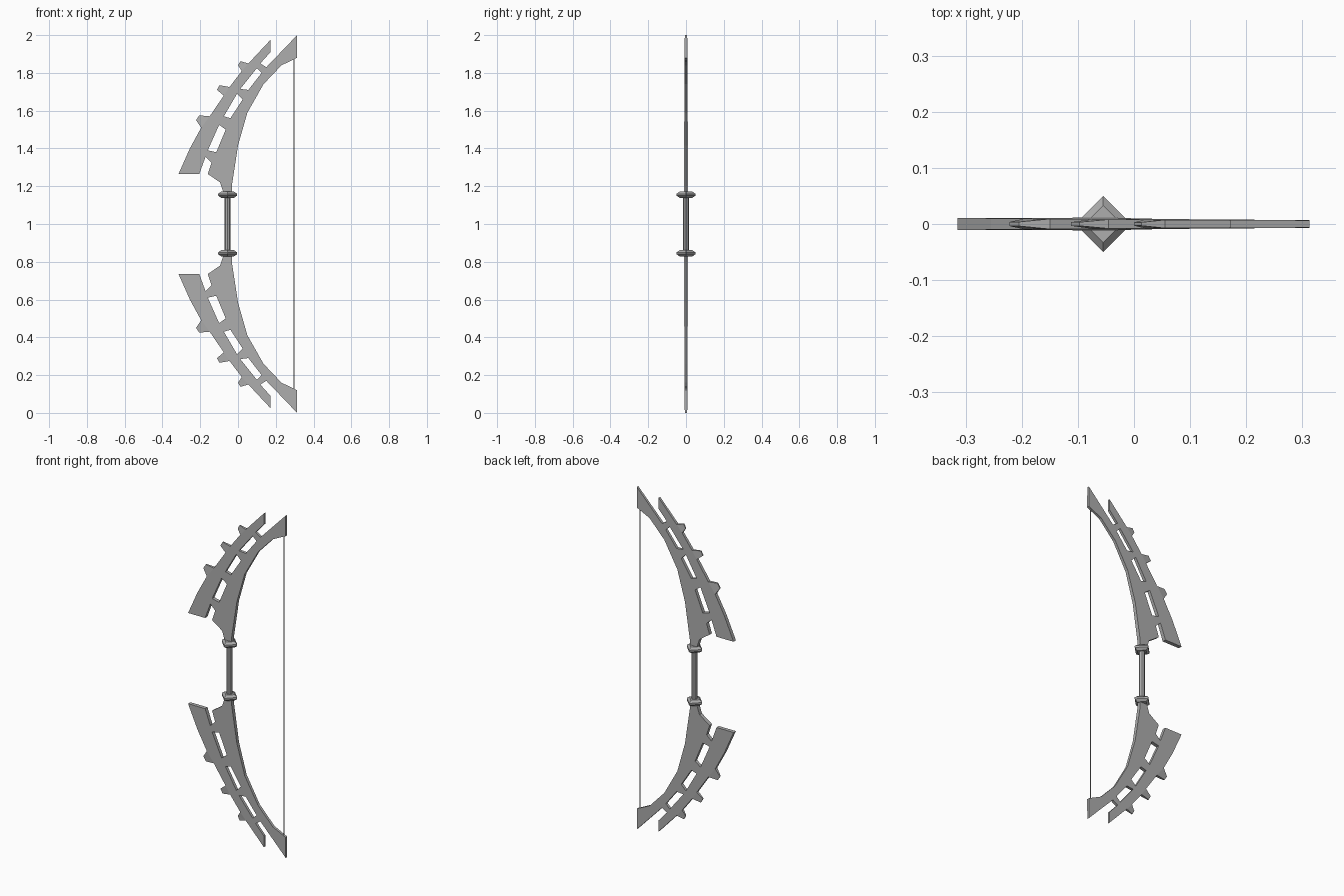
import bpy, bmesh
from math import pi, cos, sin

if "Cube" in bpy.data.objects:
    bpy.data.objects.remove(bpy.data.objects["Cube"])

steel = bpy.data.materials.new("grey_steel")
steel.use_nodes = True
GREY = (0.42, 0.42, 0.42, 1)
steel.diffuse_color = GREY
steel.node_tree.nodes["Principled BSDF"].inputs["Base Color"].default_value = GREY
GRIP_X = -0.055


def finish(bm, name):
    bmesh.ops.recalc_face_normals(bm, faces=bm.faces)
    mesh = bpy.data.meshes.new(name)
    bm.to_mesh(mesh)
    bm.free()
    mesh.materials.append(steel)
    ob = bpy.data.objects.new(name, mesh)
    bpy.context.collection.objects.link(ob)
    return ob


def half_thickness(z):
    return 0.0115 - 0.006 * (z - 1.17)


def plate(name, loops, side, thin=()):
    """Tapered flat plate from an outline and holes; side -1 gives the lower limb."""
    bm = bmesh.new()
    edges = []
    for loop in loops:
        vs = [bm.verts.new((x, 0, z)) for x, z in loop]
        edges += [bm.edges.new((vs[i - 1], vs[i])) for i in range(len(vs))]
    bmesh.ops.triangle_fill(bm, use_beauty=True, edges=edges)
    front = list(bm.verts)
    geom = bmesh.ops.extrude_face_region(bm, geom=list(bm.faces), use_keep_orig=True)["geom"]
    back = [v for v in geom if isinstance(v, bmesh.types.BMVert)]
    for verts, sign in ((front, -1), (back, 1)):
        for v in verts:
            at_tip = any(abs(v.co.x - x) + abs(v.co.z - z) < 1e-4 for x, z in thin)
            v.co.y = sign * half_thickness(v.co.z) * (0.4 if at_tip else 1)
            v.co.z = 1 + side * (v.co.z - 1)
    return finish(bm, name)


def lathe(name, x, profile, sides):
    """Turned part from (radius, z) pairs, with corners on the x and y axes."""
    bm = bmesh.new()
    rings = [[bm.verts.new((x + r * cos(2 * pi * i / sides), r * sin(2 * pi * i / sides), z))
              for i in range(sides)] for r, z in profile]
    for a, b in zip(rings, rings[1:]):
        for i in range(sides):
            bm.faces.new((a[i - 1], a[i], b[i], b[i - 1]))
    bm.faces.new(rings[0])
    bm.faces.new(rings[-1])
    return finish(bm, name)


# Limb outline: inner curve, foot, bottom notch, outer blade, open gap at the tip
outline = [(0.313, 2.0), (0.313, 1.88), (0.23, 1.84), (0.135, 1.74), (0.05, 1.59),
           (0.0, 1.415), (-0.033, 1.2), (-0.033, 1.16), (-0.075, 1.16), (-0.095, 1.22),
           (-0.16, 1.265), (-0.14, 1.325), (-0.172, 1.355), (-0.205, 1.265),
           (-0.315, 1.265), (-0.255, 1.4), (-0.195, 1.51), (-0.15, 1.57),
           (-0.075, 1.68), (-0.045, 1.725), (0.02, 1.81), (0.055, 1.85), (0.172, 1.975),
           (0.172, 1.91), (0.118, 1.85), (0.15, 1.83)]
slots = [[(-0.16, 1.39), (-0.115, 1.38), (-0.065, 1.5), (-0.1, 1.525)],
         [(-0.075, 1.57), (-0.04, 1.56), (0.025, 1.66), (-0.005, 1.69)],
         [(0.012, 1.715), (0.055, 1.71), (0.125, 1.8), (0.1, 1.825)]]
# Barbs: base start, two thin tip corners, base end
barbs = [[(-0.195, 1.51), (-0.222, 1.55), (-0.205, 1.575), (-0.15, 1.57)],
         [(-0.075, 1.68), (-0.112, 1.71), (-0.097, 1.735), (-0.045, 1.725)],
         [(0.02, 1.81), (0.0, 1.84), (0.013, 1.862), (0.055, 1.85)]]

for label, side in (("upper", 1), ("lower", -1)):
    plate(label + "_limb", [outline] + slots, side)
    for n, barb in enumerate(barbs, 1):
        plate(f"{label}_barb_{n}", [barb], side, thin=barb[1:3])
    # Four-sided guard between limb and grip
    c = 1 + side * 0.155
    lathe(label + "_guard", GRIP_X,
          [(0.033, c - 0.017), (0.05, c - 0.005), (0.05, c + 0.005), (0.033, c + 0.017)], 4)

# Grip and bowstring
grip = lathe("grip", GRIP_X, [(0.016, 0.85), (0.016, 1.15)], 8)
lathe("bowstring", 0.297, [(0.002, 0.125), (0.002, 1.875)], 6)
